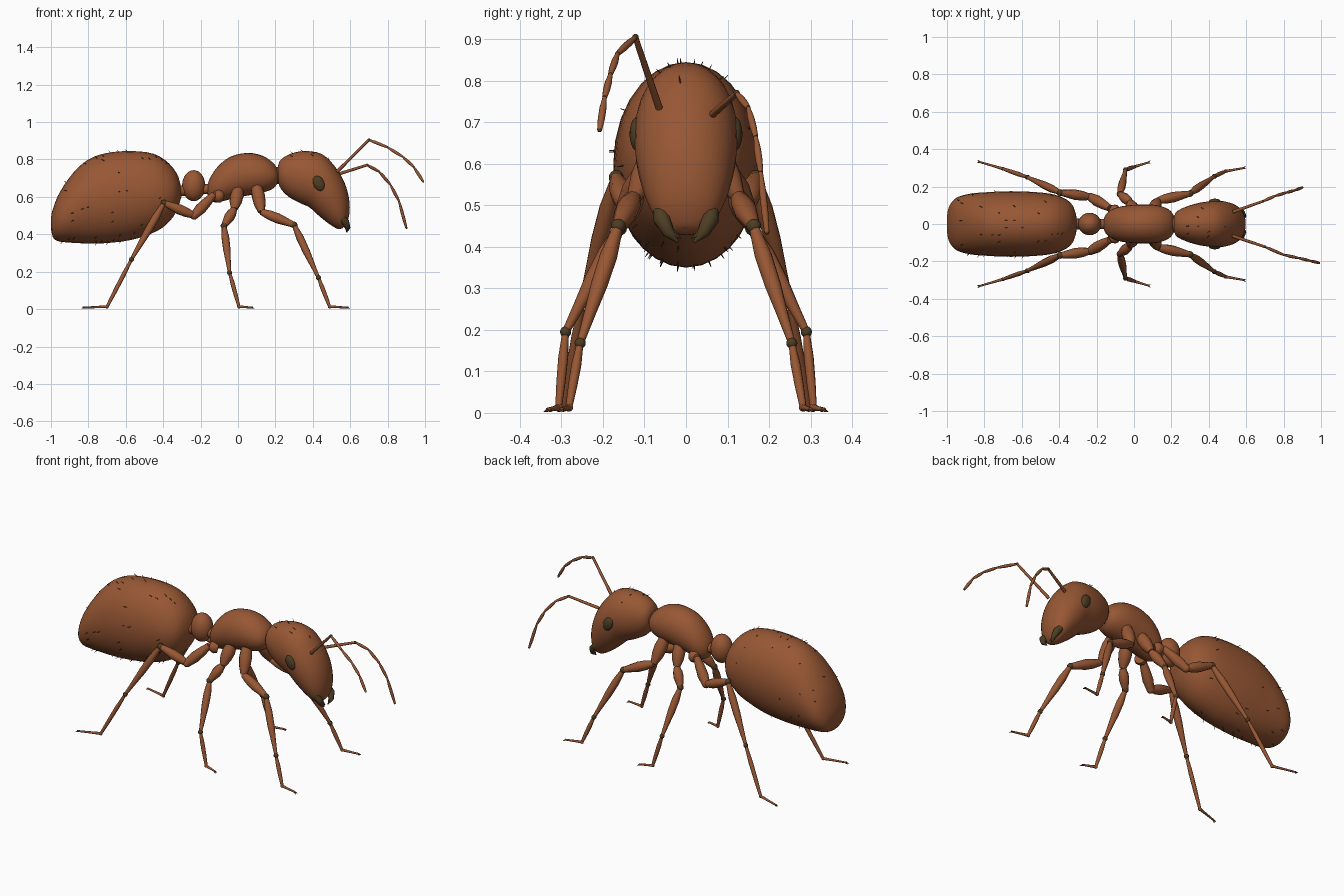
import bpy, bmesh, math, random
from mathutils import Vector, Matrix

if "Cube" in bpy.data.objects:
    bpy.data.objects.remove(bpy.data.objects["Cube"])

random.seed(4)


def colour(name, rgb):
    m = bpy.data.materials.new(name)
    m.diffuse_color = (*rgb, 1)
    m.use_nodes = True
    m.node_tree.nodes["Principled BSDF"].inputs["Base Color"].default_value = m.diffuse_color
    return m


RUST = colour("rust_brown", (0.31, 0.095, 0.034))
DARK = colour("dark_olive", (0.075, 0.046, 0.017))


def finish(name, bm, mat, angle=50):
    bmesh.ops.recalc_face_normals(bm, faces=bm.faces)
    me = bpy.data.meshes.new(name)
    bm.to_mesh(me)
    bm.free()
    ob = bpy.data.objects.new(name, me)
    bpy.context.collection.objects.link(ob)
    me.materials.append(mat)
    bpy.ops.object.select_all(action='DESELECT')
    ob.select_set(True)
    bpy.context.view_layer.objects.active = ob
    bpy.ops.object.shade_smooth_by_angle(angle=math.radians(angle))
    return ob


def skin(bm, rings):
    """Join rings of points with quads and cap both ends."""
    vs = [[bm.verts.new(p) for p in r] for r in rings]
    n = len(vs[0])
    for a, b in zip(vs, vs[1:]):
        for i in range(n):
            j = (i + 1) % n
            bm.faces.new((a[i], a[j], b[j], b[i]))
    bm.faces.new(vs[0])
    bm.faces.new(vs[-1])


def spline(a, b, c, d, t):
    return 0.5 * (2 * b + (c - a) * t + (2 * a - 5 * b + 4 * c - d) * t * t
                  + (3 * b - a - 3 * c + d) * t ** 3)


def body(name, rows, sides=28, steps=3):
    """Loft ellipses; row = top x, top z, bottom x, bottom z, half width."""
    rows = [Vector(r) for r in rows]
    ext = [rows[0]] + rows + [rows[-1]]
    fine = [spline(*ext[i:i + 4], k / steps)
            for i in range(len(rows) - 1) for k in range(steps)] + [rows[-1]]
    rings = []
    for tx, tz, bx, bz, w in fine:
        ring = []
        for k in range(sides):
            a = 2 * math.pi * k / sides
            u = (1 + math.cos(a)) / 2
            ring.append((bx + (tx - bx) * u, max(w, 0.002) * math.sin(a),
                         bz + (tz - bz) * u))
        rings.append(ring)
    bm = bmesh.new()
    skin(bm, rings)
    return finish(name, bm, RUST)


def tube(bm, points, radii, sides=10):
    pts = [Vector(p) for p in points]
    rings = []
    for i, p in enumerate(pts):
        d = (pts[min(i + 1, len(pts) - 1)] - pts[max(i - 1, 0)]).normalized()
        u = d.cross(Vector((0.13, 0.97, 0.2))).normalized()
        v = d.cross(u)
        rings.append([p + radii[i] * (u * math.cos(t) + v * math.sin(t))
                      for t in (2 * math.pi * k / sides for k in range(sides))])
    skin(bm, rings)


def limb(bm, p, q, radii):
    """Straight limb section with evenly spaced radii."""
    p, q = Vector(p), Vector(q)
    n = len(radii) - 1
    tube(bm, [p.lerp(q, i / n) for i in range(n + 1)], radii)


def ball(bm, c, size, rot=0, seg=16):
    m = Matrix.Translation(c) @ Matrix.Rotation(rot, 4, 'Y') @ Matrix.Diagonal((*size, 1))
    bmesh.ops.create_uvsphere(bm, u_segments=seg, v_segments=seg // 2 + 2, radius=1, matrix=m)


# Abdomen
abdomen = body("abdomen", [
    (-1.0, .445, -1.0, .43, 0), (-1.0, .49, -.99, .385, .07),
    (-.985, .55, -.967, .365, .115), (-.95, .63, -.93, .358, .145),
    (-.88, .73, -.86, .353, .163), (-.80, .80, -.77, .35, .17),
    (-.70, .835, -.68, .355, .175), (-.57, .845, -.57, .37, .173),
    (-.45, .83, -.46, .405, .163), (-.37, .78, -.385, .45, .14),
    (-.32, .71, -.33, .52, .095), (-.30, .625, -.30, .61, 0)])

# Thorax
body("thorax", [
    (-.165, .64, -.165, .63, 0), (-.155, .69, -.155, .59, .045),
    (-.11, .76, -.12, .57, .08), (-.04, .815, -.05, .585, .098),
    (.05, .835, .04, .605, .104), (.13, .82, .12, .62, .1),
    (.19, .78, .18, .64, .078), (.215, .74, .21, .67, .045),
    (.225, .71, .225, .70, 0)])

# Head, curving down to the mouth
head = body("head", [
    (.21, .725, .21, .715, 0), (.222, .79, .222, .655, .06),
    (.28, .83, .265, .605, .09), (.36, .845, .325, .57, .112),
    (.45, .828, .38, .545, .122), (.52, .76, .42, .51, .123),
    (.568, .68, .455, .48, .113), (.592, .60, .495, .45, .096),
    (.597, .52, .53, .43, .07), (.582, .46, .552, .43, .035),
    (.57, .443, .562, .435, 0)])

# Waist node and neck
bm = bmesh.new()
ball(bm, (-.237, 0, .66), (.062, .06, .083), seg=24)
finish("waist_node", bm, RUST)
bm = bmesh.new()
limb(bm, (-.33, 0, .63), (-.12, 0, .645), [.03, .025, .03])
finish("waist_stalk", bm, RUST)
bm = bmesh.new()
limb(bm, (.18, 0, .71), (.25, 0, .72), [.05, .045, .05])
finish("neck", bm, RUST)

# Legs: hip, trochanter, knee, shin joint, ankle, toe
LEGS = {
    "front": [(.10, .06, .65), (.125, .125, .52), (.30, .163, .45),
              (.43, .255, .168), (.49, .282, .013), (.59, .30, .008)],
    "middle": [(0, .06, .64), (-.02, .115, .535), (-.075, .16, .445),
               (-.045, .29, .195), (.005, .307, .013), (.08, .33, .008)],
    "rear": [(-.09, .06, .60), (-.13, .085, .61), (-.235, .145, .50),
             (-.395, .168, .567), (-.57, .25, .265), (-.70, .295, .013), (-.83, .333, .008)],
}
for side, s in (("left", 1), ("right", -1)):
    for place, pts in LEGS.items():
        pts = [Vector((x, y * s, z)) for x, y, z in pts]
        knee, shin, ankle, toe = pts[-4:]
        bm = bmesh.new()
        limb(bm, pts[0], pts[1], [.03, .036, .032, .018])
        if place == "rear":
            limb(bm, pts[1], pts[2], [.018, .026, .03, .022])
            ball(bm, pts[2], (.022, .022, .022))
        limb(bm, pts[-5], knee, [.017, .026, .028, .022, .015])
        limb(bm, knee, shin, [.012, .021, .02, .014, .009])
        limb(bm, shin, ankle, [.008, .012, .011, .008])
        ball(bm, ankle, (.01, .01, .01), seg=10)
        limb(bm, ankle, toe, [.008, .006, .005])
        finish(f"{place}_{side}_leg", bm, RUST)
        bm = bmesh.new()
        ball(bm, knee, (.018, .018, .018), seg=12)
        ball(bm, shin, (.0135, .0135, .0135), seg=12)
        d = (toe - ankle).normalized()
        for k in (-1, 1):
            limb(bm, toe - d * .008, toe + d * .008 + Vector((0, k * .007, -.005)), [.004, .003, .001])
        finish(f"{place}_{side}_leg_joints_and_claws", bm, DARK)

    # Eyes
    bm = bmesh.new()
    ball(bm, (.432, s * .118, .672), (.03, .018, .043), rot=math.radians(-25))
    finish(f"{side}_eye", bm, DARK)

    # Jaws, curving inward and down with small teeth
    bm = bmesh.new()
    tube(bm, [(.545, s * .062, .50), (.575, s * .058, .465), (.586, s * .042, .435), (.582, s * .018, .41)],
         [.018, .021, .015, .002])
    for k in range(2):
        limb(bm, (.585, s * (.045 - .01 * k), .445 - .01 * k),
             (.588, s * (.02 - .008 * k), .43 - .01 * k), [.007, .001])
    finish(f"{side}_jaw", bm, DARK)

# Antennae: elbowed, posed differently on each side
ANTENNAE = {
    "right": [(.53, -.065, .735), (.70, -.122, .905), (.80, -.165, .865),
              (.88, -.182, .815), (.94, -.196, .76), (.99, -.208, .682)],
    "left": [(.53, .065, .72), (.69, .122, .77), (.755, .15, .735),
             (.815, .168, .665), (.86, .18, .58), (.90, .195, .435)],
}
for side, pts in ANTENNAE.items():
    bm = bmesh.new()
    limb(bm, pts[0], pts[1], [.009, .008, .007])
    for a, b in zip(pts[1:], pts[2:]):
        limb(bm, a, b, [.005, .0085, .0085, .006])
    finish(f"{side}_antenna", bm, RUST)
    bm = bmesh.new()
    ball(bm, pts[1], (.008, .008, .008), seg=8)
    ball(bm, pts[-1], (.006, .006, .006), seg=8)
    finish(f"{side}_antenna_joints", bm, DARK)

# Short bristles scattered over abdomen and head
for ob, count, test in ((abdomen, 60, lambda c: -.95 < c.x < -.38),
                        (head, 8, lambda c: c.z > .79)):
    faces = [f for f in ob.data.polygons if test(f.center)]
    bm = bmesh.new()
    for f in random.sample(faces, count):
        d = (f.normal + Vector((-.8, 0, -.1))).normalized()
        c = Vector(f.center)
        tube(bm, [c - d * .004, c + d * .017], [.0025, .0006], 4)
    finish(ob.name + "_bristles", bm, DARK)
